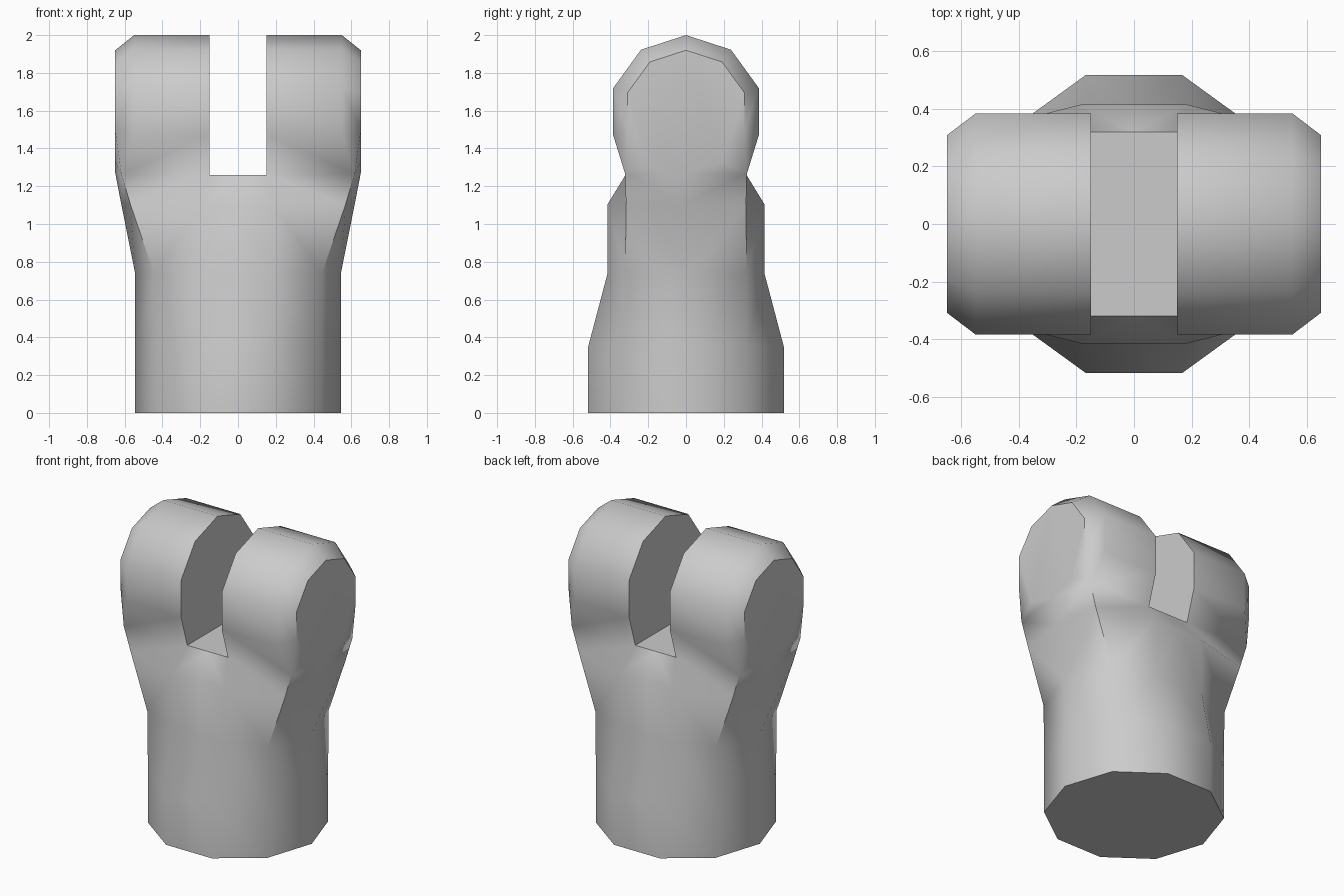
import bpy, bmesh
from math import sin, cos, radians

if "Cube" in bpy.data.objects:
    bpy.data.objects.remove(bpy.data.objects["Cube"])

# One quarter (x >= 0, y >= 0) of the forked segment; a mirror modifier makes the rest
bm = bmesh.new()


def v(x, y, z):
    return bm.verts.new((x, y, z))


def face(*vs):
    return bm.faces.new(vs)


def bridge(a, b):
    for i in range(len(a) - 1):
        face(a[i], a[i + 1], b[i + 1], b[i])


def knuckle_arc(x, r, count):
    # decagon arc from the top vertex downwards
    return [v(x, r * sin(radians(36 * i)), 1.595 + r * cos(radians(36 * i))) for i in range(count)]


# Body rings, from the side (y = 0) round to the centre line (x = 0)
profiles = [
    [(.545, 0, 0), (.441, .320, 0), (.168, .518, 0), (0, .518, 0)],
    [(.545, 0, .35), (.441, .320, .35), (.168, .518, .35), (0, .518, .35)],
    [(.545, 0, .74), (.445, .320, .74), (.185, .415, .74), (0, .415, .74)],
    [(.618, 0, 1.105), (.570, .318, 1.105), (.185, .415, 1.105), (0, .415, 1.105)],
    [(.65, 0, 1.27), (.618, .322, 1.265), (.15, .32, 1.26), (0, .32, 1.26)],
]
rings = [[v(*p) for p in prof] for prof in profiles]
for a, b in zip(rings, rings[1:]):
    bridge(a, b)
face(v(0, 0, 0), *reversed(rings[0]))
e0, e1, e2, e3 = rings[-1]

# Knuckle with chamfered outer end
inner = knuckle_arc(.15, .405, 4)
outer = knuckle_arc(.55, .405, 4)
cap = knuckle_arc(.65, .325, 5) + [e0]
bridge(inner, outer)
bridge(outer, cap[:4])
face(*reversed(cap))

# Join between body and knuckle
face(e1, e2, inner[3], outer[3])
face(e1, outer[3], cap[3])
face(e1, cap[3], cap[4])
face(e1, cap[4], e0)

# Slot wall and floor
corner = v(.15, 0, 1.26)
face(corner, e2, *reversed(inner))
face(corner, v(0, 0, 1.26), e3, e2)

bmesh.ops.recalc_face_normals(bm, faces=bm.faces)
mesh = bpy.data.meshes.new("forked_segment")
bm.to_mesh(mesh)
bm.free()
obj = bpy.data.objects.new("forked_segment", mesh)
bpy.context.collection.objects.link(obj)
bpy.context.view_layer.objects.active = obj
obj.select_set(True)

mod = obj.modifiers.new("mirror", 'MIRROR')
mod.use_axis = (True, True, False)
bpy.ops.object.modifier_apply(modifier=mod.name)

# Consistent outward normals on the closed shell
bm = bmesh.new()
bm.from_mesh(obj.data)
bmesh.ops.recalc_face_normals(bm, faces=bm.faces)
bm.to_mesh(obj.data)
bm.free()
bpy.ops.object.shade_smooth_by_angle(angle=radians(45))
